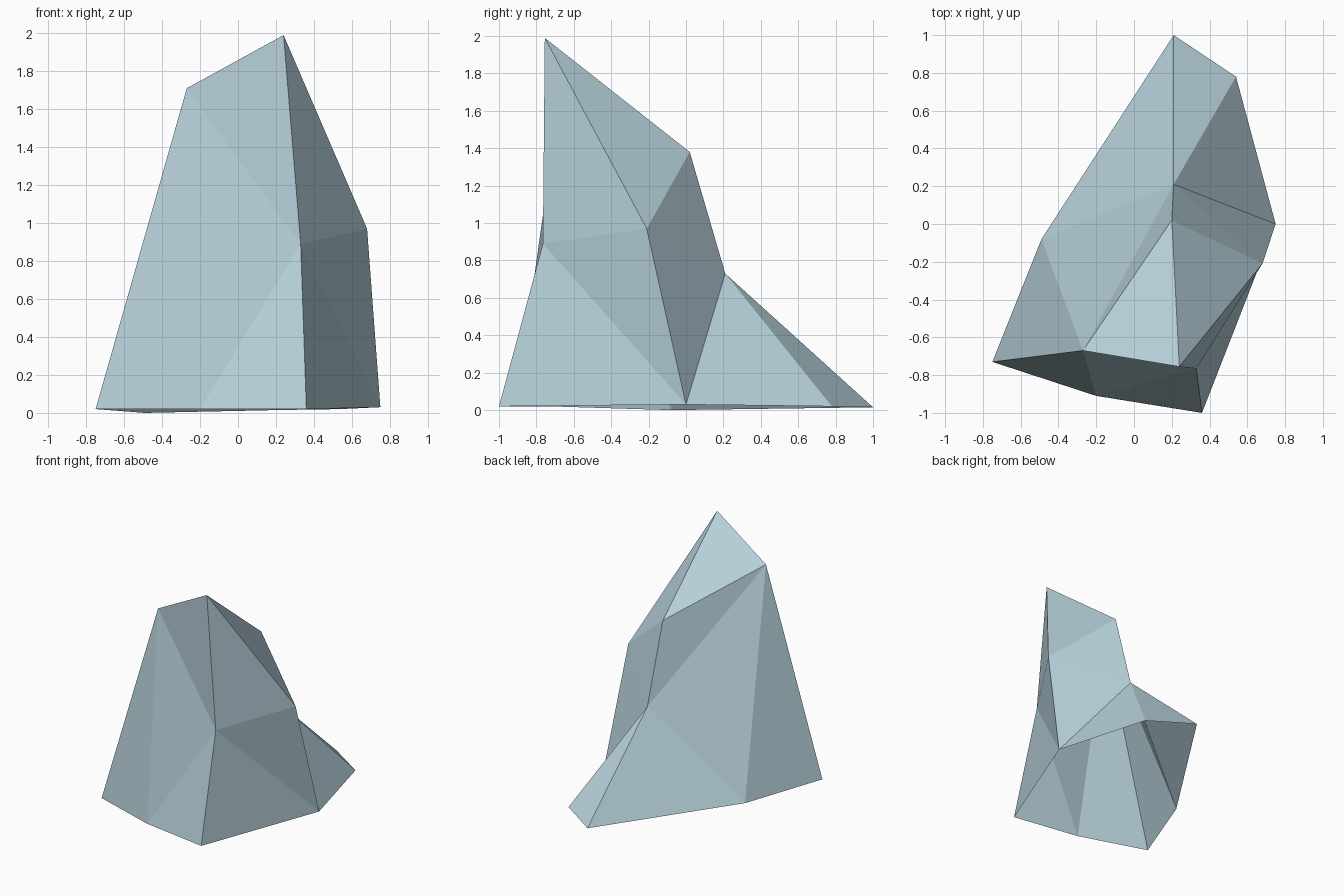
import bpy, bmesh

if "Cube" in bpy.data.objects:
    bpy.data.objects.remove(bpy.data.objects["Cube"])

# Corner points of the rock: A-G ring the ground, H-M form the crest and shoulders
points = {
    "A": (-0.75, -0.73, 0.02), "B": (-0.20, -0.91, 0.02), "C": (0.36, -1.00, 0.02),
    "D": (0.75, 0.00, 0.03), "E": (0.54, 0.78, 0.02), "F": (0.21, 1.00, 0.015),
    "G": (-0.49, -0.08, 0.00),
    "H": (0.24, -0.755, 1.99), "I": (-0.27, -0.67, 1.71), "J": (0.20, 0.02, 1.38),
    "K": (0.33, -0.765, 0.89), "L": (0.68, -0.21, 0.97), "M": (0.21, 0.21, 0.73),
}

# Facets, grouped by side (the underside is open)
front = "ABI BKI IKH BCK"
right = "CDK KDL KLH HLJ JLM LDM"
back = "MDE MEF"
left = "MFG IMG IJM HJI IGA"

bm = bmesh.new()
verts = {name: bm.verts.new(co) for name, co in points.items()}
for side in (front, right, back, left):
    for facet in side.split():
        bm.faces.new([verts[c] for c in facet])
for f in bm.faces:
    f.smooth = False

mesh = bpy.data.meshes.new("rock")
bm.to_mesh(mesh)
bm.free()

# Single pale blue-grey stone colour
stone = bpy.data.materials.new("pale blue grey stone")
stone.diffuse_color = (0.47, 0.63, 0.70, 1)
stone.use_nodes = True
stone.node_tree.nodes["Principled BSDF"].inputs["Base Color"].default_value = stone.diffuse_color
mesh.materials.append(stone)

rock = bpy.data.objects.new("rock", mesh)
bpy.context.collection.objects.link(rock)
